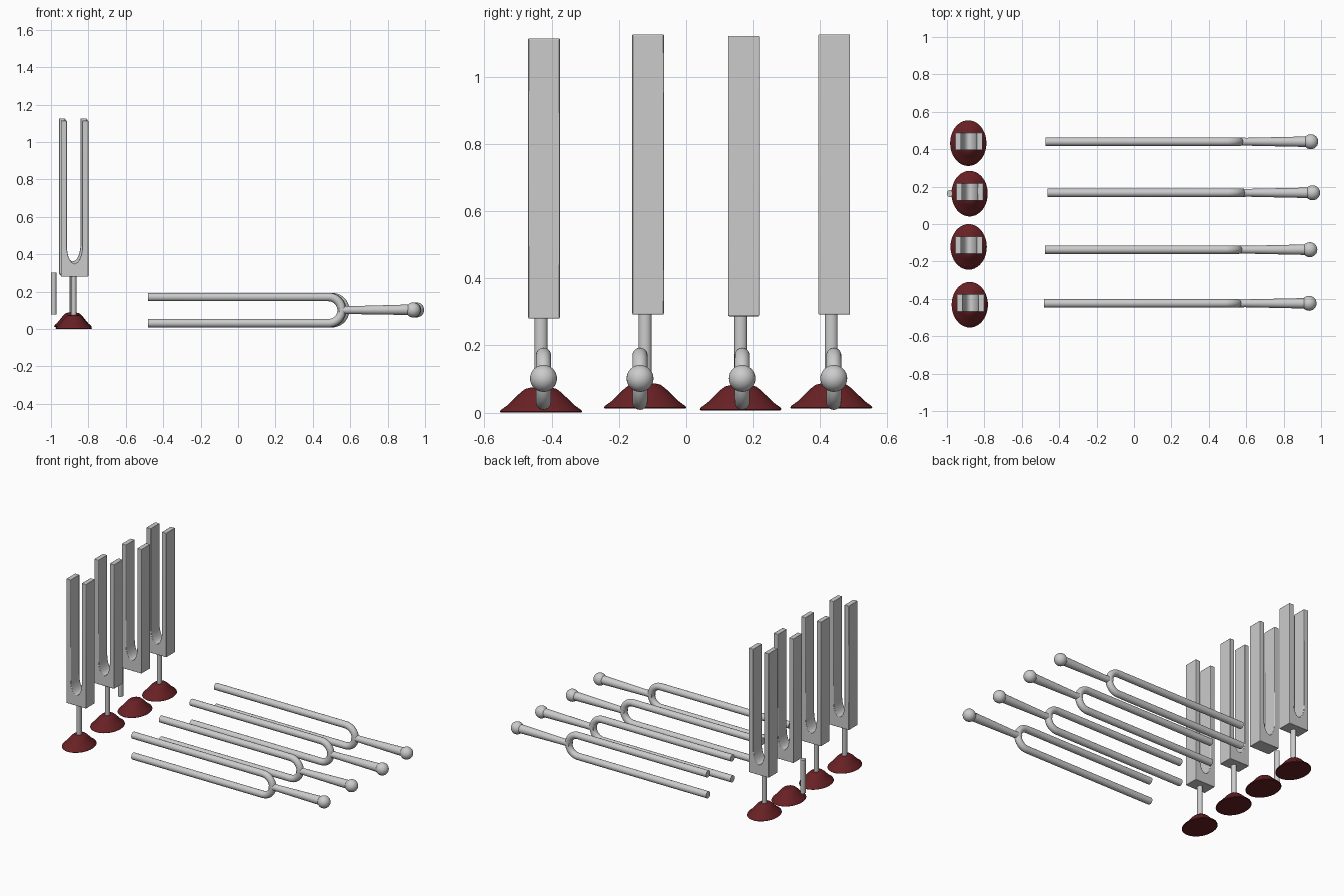
import bpy, bmesh, math
from mathutils import Vector

if "Cube" in bpy.data.objects:
    bpy.data.objects.remove(bpy.data.objects["Cube"])

red = bpy.data.materials.new("dark_red")
red.diffuse_color = (0.14, 0.015, 0.018, 1)
red.use_nodes = True
red.node_tree.nodes["Principled BSDF"].inputs["Base Color"].default_value = red.diffuse_color


def finish(bm, name, loc, mat=None, bevel=0):
    bmesh.ops.recalc_face_normals(bm, faces=bm.faces)
    me = bpy.data.meshes.new(name)
    bm.to_mesh(me)
    bm.free()
    ob = bpy.data.objects.new(name, me)
    bpy.context.collection.objects.link(ob)
    ob.location = loc
    if mat:
        me.materials.append(mat)
    if bevel:
        b = ob.modifiers.new("bevel", 'BEVEL')
        b.width, b.segments, b.limit_method = bevel, 2, 'ANGLE'
        b.angle_limit = math.radians(50)
    bpy.ops.object.select_all(action='DESELECT')
    ob.select_set(True)
    bpy.context.view_layer.objects.active = ob
    bpy.ops.object.shade_smooth_by_angle(angle=math.radians(35))
    return ob


def tube(name, path, radii, loc, n=20):
    # round rod swept along a path in the XZ plane
    bm = bmesh.new()
    pts = [Vector((x, 0, z)) for x, z in path]
    rings = []
    for i, p in enumerate(pts):
        t = (pts[min(i + 1, len(pts) - 1)] - pts[max(i - 1, 0)]).normalized()
        side, up = Vector((0, 1, 0)), t.cross(Vector((0, 1, 0)))
        rings.append([bm.verts.new(p + radii[i] * (side * math.cos(a) + up * math.sin(a)))
                      for a in (2 * math.pi * k / n for k in range(n))])
    for a, b in zip(rings, rings[1:]):
        for k in range(n):
            bm.faces.new((a[k], a[(k + 1) % n], b[(k + 1) % n], b[k]))
    bm.faces.new(rings[0])
    bm.faces.new(rings[-1])
    return finish(bm, name, loc)


def lathe(name, profile, rx, ry, loc, mat=None, n=40):
    # elliptical turned form; profile holds (radius fraction, z)
    bm = bmesh.new()
    rings = [[bm.verts.new((r * rx * math.cos(a), r * ry * math.sin(a), z))
              for a in (2 * math.pi * k / n for k in range(n))] for r, z in profile]
    for a, b in zip(rings, rings[1:]):
        for k in range(n):
            bm.faces.new((a[k], a[(k + 1) % n], b[(k + 1) % n], b[k]))
    bm.faces.new(rings[0])
    bm.faces.new(rings[-1])
    return finish(bm, name, loc, mat)


def fork_block(name, loc):
    # U-shaped outline extruded in Y; slot floor is a deep half ellipse
    hw, slot, top, d = 0.0735, 0.041, 0.834, 0.047
    outline = [(-slot, top), (-hw, top), (-hw, 0), (hw, 0), (hw, top), (slot, top)]
    for i in range(17):
        a = math.pi * i / 16
        outline.append((slot * math.cos(a), 0.165 - 0.095 * math.sin(a)))
    bm = bmesh.new()
    face = bm.faces.new([bm.verts.new((x, -d, z)) for x, z in outline])
    ext = bmesh.ops.extrude_face_region(bm, geom=[face])
    verts = [v for v in ext["geom"] if isinstance(v, bmesh.types.BMVert)]
    bmesh.ops.translate(bm, vec=(0, 2 * d, 0), verts=verts)
    return finish(bm, name, loc, bevel=0.003)


# Upright forks: block x, base x, block y, height offset, stem x
uprights = [(-0.874, -0.878, -0.4225, 0.0, -0.878),
            (-0.883, -0.884, -0.113, 0.012, -0.884),
            (-0.878, -0.879, 0.1715, 0.007, -0.985),
            (-0.883, -0.886, 0.4415, 0.012, -0.886)]
base_profile = [(0.97, 0), (1, 0.003), (0.98, 0.008), (0.82, 0.022), (0.65, 0.042),
                (0.5, 0.06), (0.38, 0.071), (0.25, 0.075), (0.02, 0.076)]
for i, (x, bx, y, z, sx) in enumerate(uprights, 1):
    fork_block(f"upright_fork_{i}", (x, y, z + 0.28))
    lathe(f"upright_stem_{i}", [(1, 0.07), (1, 0.295)], 0.015, 0.019,
          (sx, y - 0.009, z), n=20)
    lathe(f"upright_base_{i}", base_profile, 0.097, 0.122, (bx, y - 0.009, z), red)

# Lying forks: y, x shift
for i, (y, dx) in enumerate([(-0.424, -0.006), (-0.137, -0.002),
                             (0.167, 0.013), (0.44, 0.003)], 1):
    bend = [(0.49 + 0.07 * math.cos(a), 0.07 * math.sin(a))
            for a in (math.pi / 2 - math.pi * k / 20 for k in range(21))]
    path = [(-0.475, 0.07)] + bend + [(-0.475, -0.07)]
    loc = (dx, y, 0.101)
    tube(f"lying_prongs_{i}", path, [0.0225] * len(path), loc)
    tube(f"lying_handle_{i}", [(0.545, 0), (0.6, 0), (0.92, 0.002)],
         [0.022, 0.021, 0.028], loc)
    bm = bmesh.new()
    bmesh.ops.create_uvsphere(bm, u_segments=28, v_segments=16, radius=0.04)
    finish(bm, f"lying_handle_ball_{i}", (0.942 + dx, y, 0.102))
